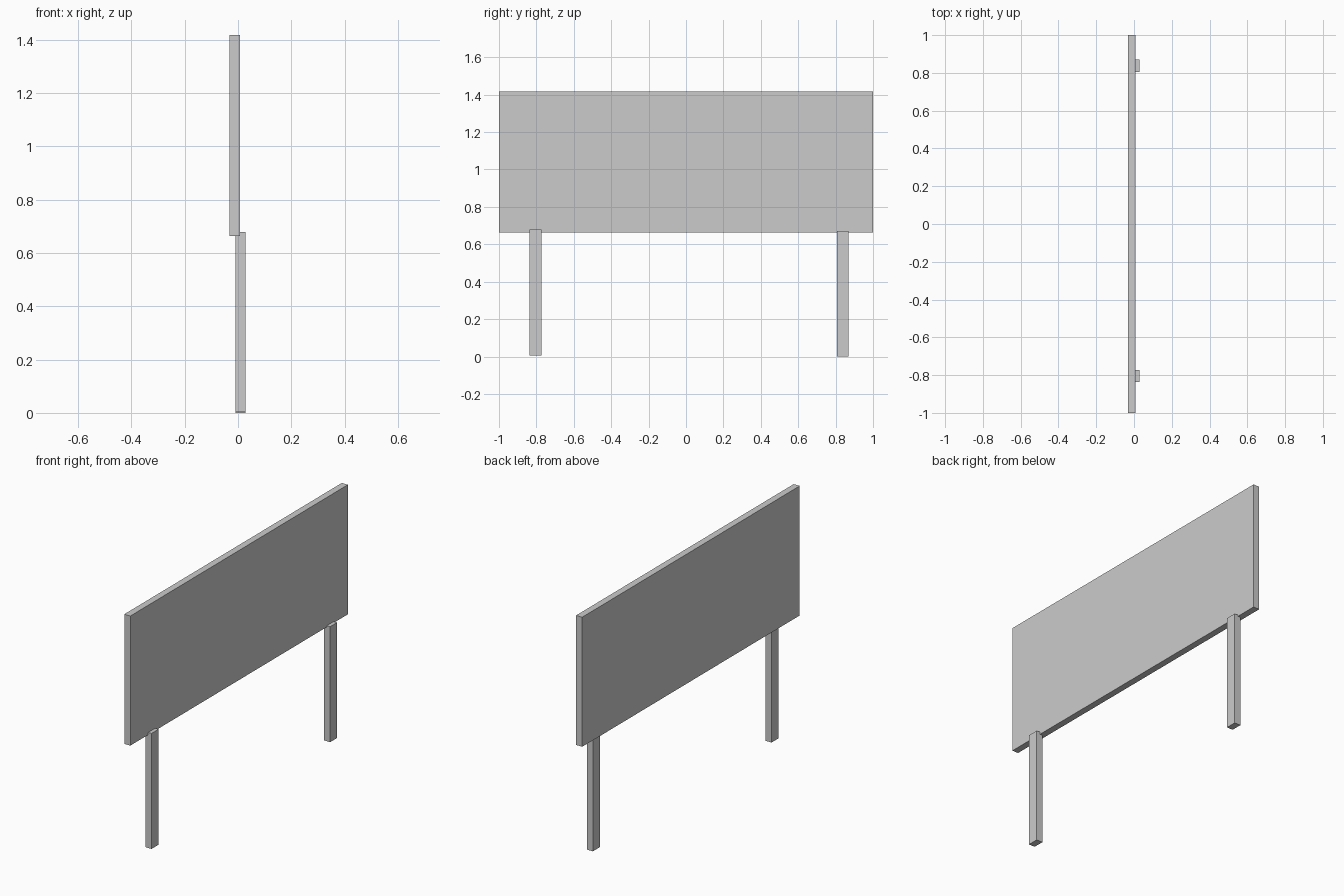
import bpy

if "Cube" in bpy.data.objects:
    bpy.data.objects.remove(bpy.data.objects["Cube"])


def box(name, lo, hi):
    """Axis-aligned box between two corners."""
    bpy.ops.mesh.primitive_cube_add(size=1, location=[(a + b) / 2 for a, b in zip(lo, hi)])
    ob = bpy.context.object
    ob.name = name
    ob.scale = [b - a for a, b in zip(lo, hi)]
    bpy.ops.object.transform_apply(location=False, rotation=False, scale=True)
    return ob


# Sign board
box("sign_panel", (-0.032, -1.0, 0.664), (0.007, 1.0, 1.418))

# Posts set behind the board, one slightly higher than the other
for name, y, z in (("left_post", -0.804, 0.006), ("right_post", 0.838, 0.0)):
    box(name, (-0.01, y - 0.032, z), (0.029, y + 0.032, z + 0.672))
